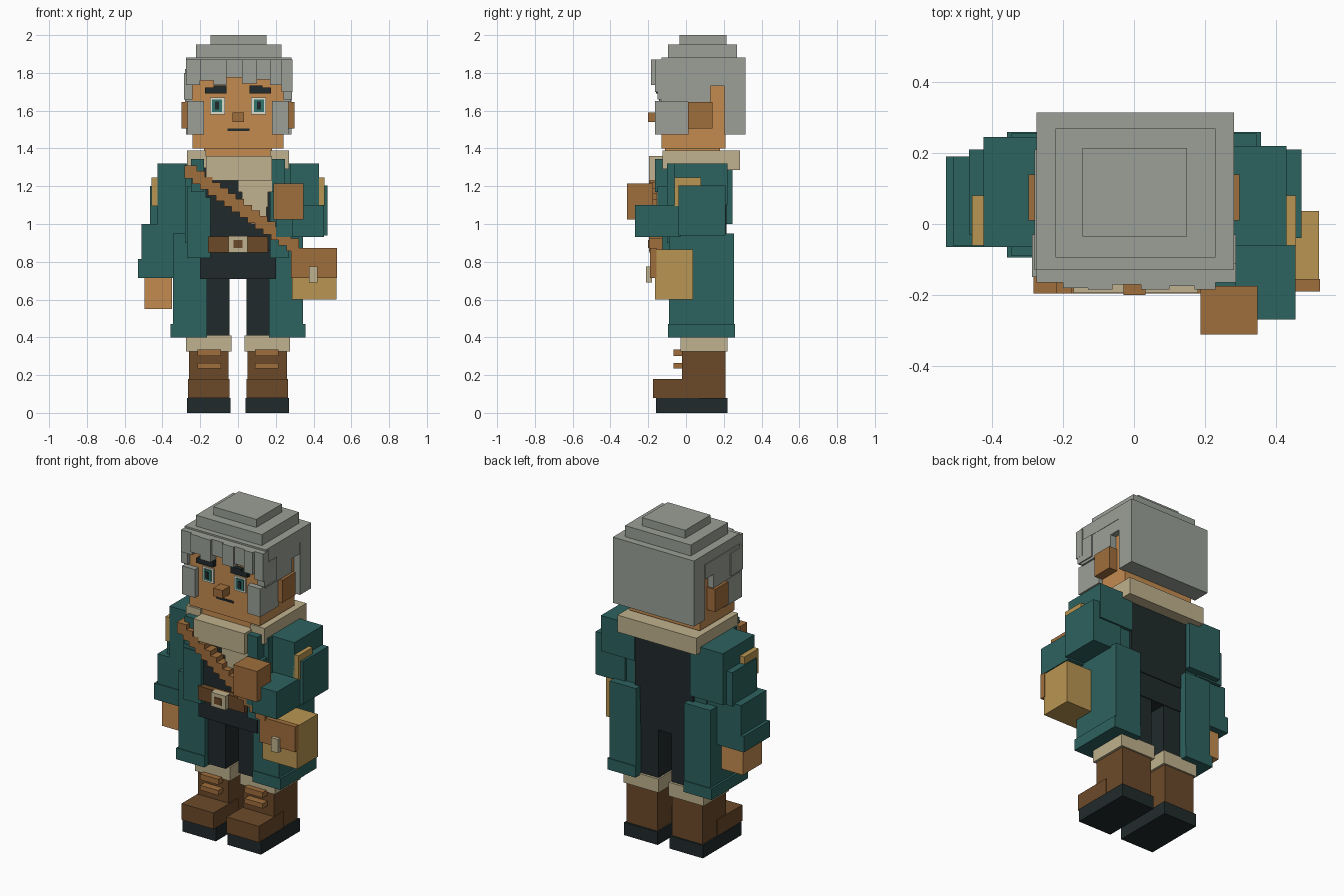
import bpy, bmesh


def material(name, r, g, b):
    m = bpy.data.materials.new(name)
    lin = [(c / 255 / 12.92) if c < 11 else ((c / 255 + 0.055) / 1.055) ** 2.4 for c in (r, g, b)]
    m.diffuse_color = (*lin, 1)
    return m


TEAL = material("teal cloth", 44, 98, 95)
DARK = material("charcoal", 32, 42, 43)
GREY = material("grey hair", 155, 160, 151)
SKIN = material("skin", 196, 139, 80)
TAN = material("tan leather", 160, 110, 60)
BROWN = material("brown leather", 108, 74, 42)
CREAM = material("cream linen", 192, 178, 142)
BRASS = material("ochre", 186, 150, 82)
WHITE = material("eye white", 222, 222, 205)
IRIS = material("eye green", 52, 118, 110)


def blocks(name, mat, *boxes, mirror=False):
    """One object from boxes given as (x0, x1, y0, y1, z0, z1)."""
    bm = bmesh.new()
    todo = list(boxes)
    if mirror:
        todo += [(-b[1], -b[0], *b[2:]) for b in boxes]
    for x0, x1, y0, y1, z0, z1 in todo:
        for v in bmesh.ops.create_cube(bm, size=1)["verts"]:
            v.co = ((x0 + x1) / 2 + v.co.x * (x1 - x0),
                    (y0 + y1) / 2 + v.co.y * (y1 - y0),
                    (z0 + z1) / 2 + v.co.z * (z1 - z0))
    me = bpy.data.meshes.new(name)
    bm.to_mesh(me)
    bm.free()
    me.materials.append(mat)
    ob = bpy.data.objects.new(name, me)
    bpy.context.collection.objects.link(ob)
    return ob


# Boots
blocks("boot_soles", DARK, (.04, .27, -.16, .22, 0, .08), mirror=True)
blocks("boots", BROWN, (.045, .265, -.175, .07, .08, .18),
       (.05, .26, -.02, .21, .08, .325), mirror=True)
blocks("boot_laces", TAN, (.09, .215, -.065, -.02, .30, .335),
       (.09, .215, -.065, -.02, .235, .265), mirror=True)
blocks("boot_cuffs", CREAM, (.035, .275, -.03, .22, .325, .41), mirror=True)

# Trousers and waistcoat
blocks("trouser_legs", DARK, (.045, .25, -.06, .205, .41, .72), mirror=True)
blocks("trouser_hips", DARK, (-.2, .2, -.1, .21, .71, .87))
blocks("waistcoat", DARK, (-.2, .2, -.13, .215, .86, 1.3))

# Shirt front and collar
blocks("shirt_front", CREAM, (-.17, .18, -.195, -.1, 1.23, 1.36),
       (0, .18, -.16, -.1, 1.17, 1.24), (.02, .16, -.155, -.1, 1.09, 1.18),
       (.07, .15, -.15, -.1, 1.0, 1.1))
blocks("collar_sides", CREAM, (.17, .27, -.125, .285, 1.29, 1.39), mirror=True)
blocks("collar_back", CREAM, (-.27, .27, .19, .285, 1.285, 1.39))
blocks("collar_base", CREAM, (-.18, .18, -.1, .2, 1.28, 1.36))

# Coat skirts, sides and lapels
blocks("coat_skirts", TEAL, (.165, .345, -.09, .255, .46, .95),
       (.165, .358, -.095, .26, .40, .47), mirror=True)
blocks("coat_sides", TEAL, (.195, .28, -.1, .2, .9, 1.32), mirror=True)
blocks("coat_lapels", TEAL, (.18, .25, -.165, -.08, 1.17, 1.345),
       (.17, .27, -.15, -.08, .82, 1.2), mirror=True)
blocks("coat_left_front", TEAL, (-.27, -.145, -.155, -.08, .82, 1.14))

# Hanging arm
blocks("left_sleeve", TEAL, (-.425, -.2, -.065, .245, 1.0, 1.32),
       (-.465, -.3, -.03, .21, .99, 1.2),
       (-.51, -.27, -.06, .19, .81, 1.0), (-.53, -.34, -.065, .19, .715, .815))
blocks("left_hand", SKIN, (-.495, -.35, -.04, .15, .55, .72))

# Bent arm
blocks("right_sleeve", TEAL, (.2, .43, -.06, .22, 1.1, 1.32),
       (.27, .473, -.04, .21, .94, 1.205), (.285, .455, -.27, -.03, .93, 1.10),
       (.2, .33, -.2, -.05, .93, 1.05))
blocks("right_hand", TAN, (.188, .348, -.312, -.175, 1.025, 1.215))
blocks("sleeve_patches", BRASS, (.42, .457, -.06, .08, 1.095, 1.245), mirror=True)

# Belt
blocks("belt", BROWN, (-.16, .16, -.165, -.09, .85, .935))
blocks("belt_buckle", CREAM, (-.05, .05, -.195, -.15, .85, .937))
blocks("buckle_centre", BROWN, (-.025, .025, -.2, -.19, .873, .914))

# Stepped shoulder strap
steps = 14
strap = []
for i in range(steps):
    t = i / (steps - 1)
    x, z = -.25 + .54 * t, 1.275 - .385 * t
    strap.append((x - .033, x + .033, -.196, -.125, z - .034, z + .034))
blocks("shoulder_strap", TAN, *strap)

# Satchel
blocks("satchel", BRASS, (.285, .522, -.165, .037, .60, .865))
blocks("satchel_flap", TAN, (.28, .525, -.19, -.155, .715, .872))
blocks("satchel_clasp", CREAM, (.375, .422, -.212, -.18, .69, .775))

# Head
blocks("head", SKIN, (-.242, .242, -.13, .21, 1.4, 1.85), (-.18, .18, -.11, .18, 1.35, 1.41))
blocks("ears", TAN, (.24, .298, .01, .14, 1.505, 1.645), mirror=True)
blocks("nose", TAN, (-.03, .033, -.2, -.12, 1.54, 1.59))
blocks("mouth", DARK, (-.055, .06, -.136, -.128, 1.493, 1.505))
blocks("eye_whites", WHITE, (.07, .148, -.138, -.129, 1.58, 1.67), mirror=True)
blocks("eye_irises", IRIS, (.085, .137, -.144, -.137, 1.592, 1.66), mirror=True)
blocks("eye_pupils", DARK, (.1, .123, -.15, -.143, 1.605, 1.648), mirror=True)
blocks("eyebrows", DARK, (.06, .175, -.16, -.125, 1.692, 1.722),
       (.06, .13, -.16, -.125, 1.705, 1.732), mirror=True)

# Hair: stepped crown, back, sides and curls
blocks("hair_crown", GREY, (-.145, .15, -.035, .215, 1.94, 2.0),
       (-.222, .23, -.095, .27, 1.87, 1.95), (-.275, .282, -.13, .315, 1.8, 1.882))
blocks("hair_back", GREY, (-.275, .282, .205, .315, 1.475, 1.82))
blocks("hair_sides", GREY, (.235, .28, -.13, .13, 1.645, 1.82),
       (.235, .28, .12, .21, 1.73, 1.82), (.18, .268, -.165, .012, 1.475, 1.65),
       (.24, .287, -.15, -.03, 1.66, 1.8), mirror=True)
fringe = [(-.275, -.2, -.165, 1.735), (-.2, -.13, -.18, 1.76), (-.13, -.06, -.185, 1.735),
          (-.06, .02, -.17, 1.775), (.02, .1, -.185, 1.745), (.1, .17, -.175, 1.765),
          (.17, .23, -.185, 1.735), (.23, .288, -.165, 1.70)]
blocks("hair_fringe", GREY, *[(a, b, y, -.11, z, 1.872) for a, b, y, z in fringe])
